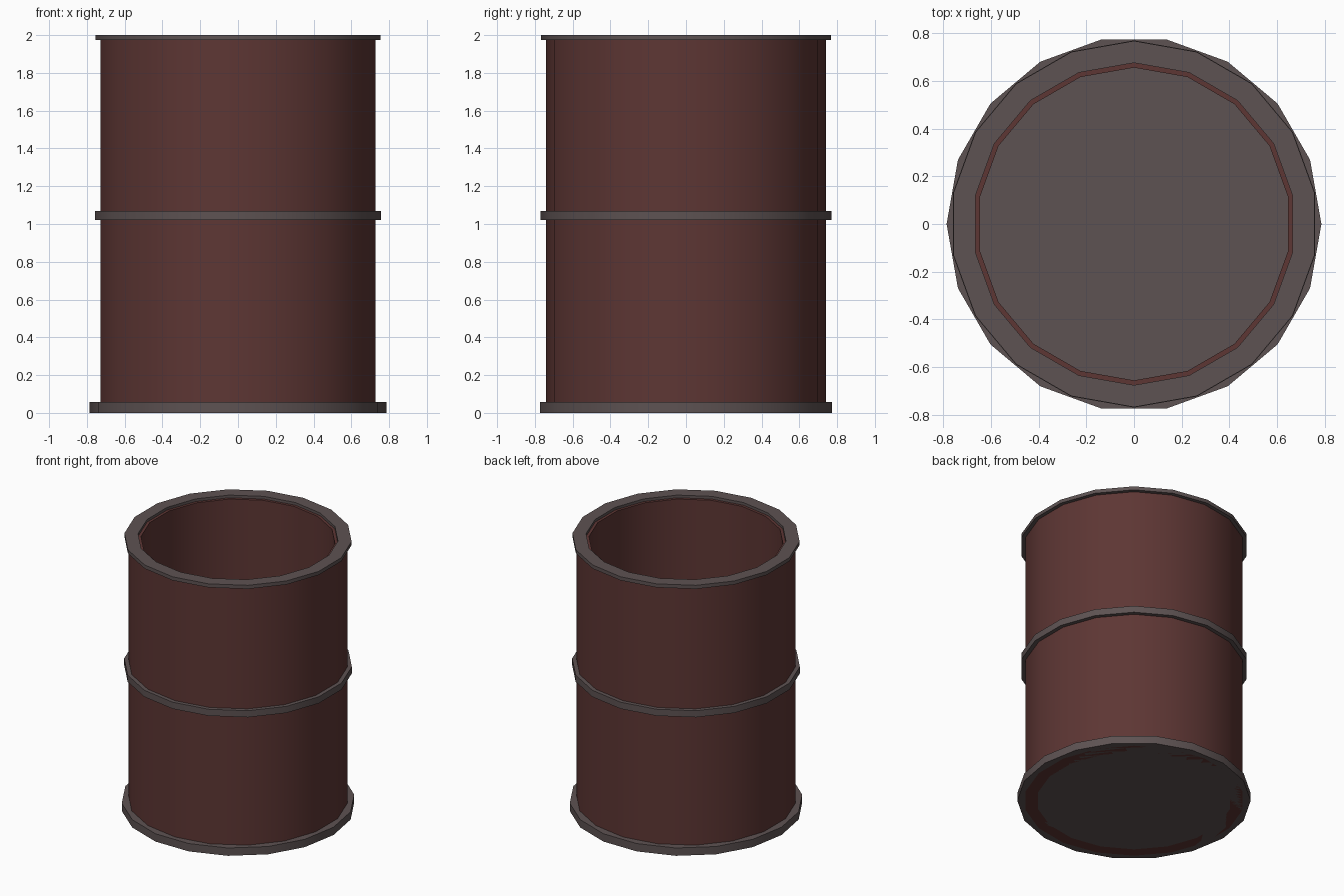
import bpy, math

if "Cube" in bpy.data.objects:
    bpy.data.objects.remove(bpy.data.objects["Cube"])

SIDES = 18


def material(name, rgb):
    m = bpy.data.materials.new(name)
    m.diffuse_color = (*rgb, 1.0)
    m.use_nodes = True
    m.node_tree.nodes["Principled BSDF"].inputs["Base Color"].default_value = m.diffuse_color
    return m


def finish(name, verts, faces, mat):
    mesh = bpy.data.meshes.new(name)
    mesh.from_pydata(verts, [], faces)
    mesh.materials.append(mat)
    ob = bpy.data.objects.new(name, mesh)
    bpy.context.collection.objects.link(ob)
    bpy.context.view_layer.objects.active = ob
    bpy.ops.object.select_all(action='DESELECT')
    ob.select_set(True)
    bpy.ops.object.shade_smooth_by_angle(angle=math.radians(30))
    return ob


def circle(r, z, start):
    return [(r * math.cos(start + math.tau * i / SIDES),
             r * math.sin(start + math.tau * i / SIDES), z) for i in range(SIDES)]


def tube(name, r_in, r_out, z0, z1, mat):
    # closed ring with a rectangular cross-section
    start = math.pi / 2
    profile = [(r_out, z0), (r_out, z1), (r_in, z1), (r_in, z0)]
    verts = [v for r, z in profile for v in circle(r, z, start)]
    faces = []
    for k in range(4):
        a, b = k * SIDES, (k + 1) % 4 * SIDES
        for i in range(SIDES):
            j = (i + 1) % SIDES
            faces.append((a + i, a + j, b + j, b + i))
    return finish(name, verts, faces, mat)


def disc(name, r, z0, z1, mat):
    verts = circle(r, z0, 0) + circle(r, z1, 0)
    faces = [tuple(reversed(range(SIDES))), tuple(range(SIDES, 2 * SIDES))]
    for i in range(SIDES):
        j = (i + 1) % SIDES
        faces.append((i, j, SIDES + j, SIDES + i))
    return finish(name, verts, faces, mat)


rust = material("rust_red", (0.11, 0.037, 0.034))
iron = material("dark_grey", (0.11, 0.085, 0.085))

# thick open wall of the barrel
tube("barrel_wall", 0.655, 0.74, 0.0, 1.98, rust)
# bands around the top and middle
tube("top_rim", 0.675, 0.767, 1.973, 2.0, iron)
tube("middle_band", 0.70, 0.769, 1.021, 1.07, iron)
# base plate, also the floor inside
disc("base_plate", 0.785, 0.0, 0.058, iron)
